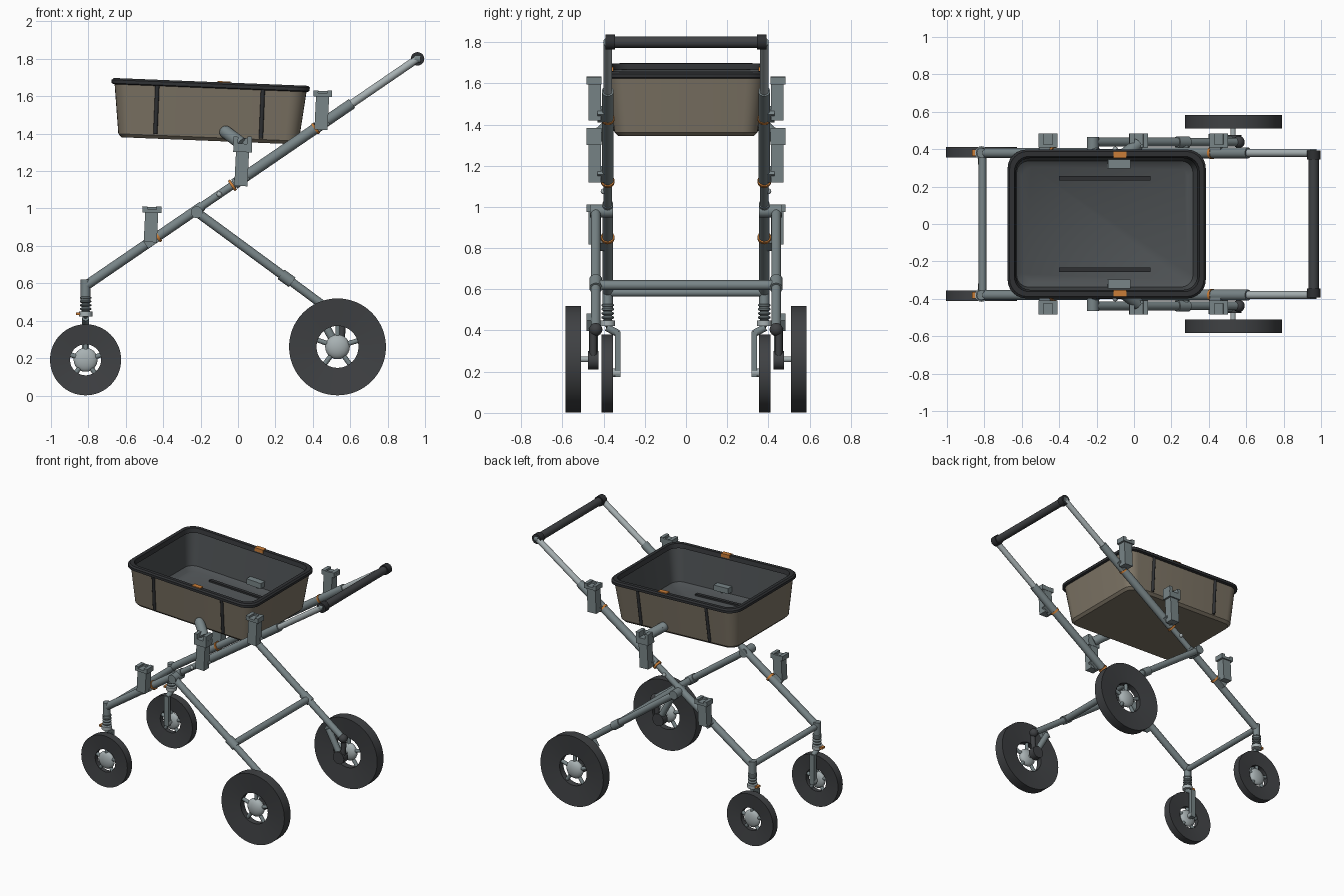
import bpy, bmesh, math
from mathutils import Vector, Matrix

cube = bpy.data.objects.get("Cube")
if cube:
    bpy.data.objects.remove(cube, do_unlink=True)


def material(name, r, g, b):
    m = bpy.data.materials.new(name)
    m.use_nodes = True
    m.diffuse_color = (r, g, b, 1)
    m.node_tree.nodes["Principled BSDF"].inputs["Base Color"].default_value = (r, g, b, 1)
    return m


STEEL = material("blue grey metal", 0.19, 0.235, 0.245)
LIGHT = material("light grey metal", 0.39, 0.44, 0.45)
RUBBER = material("dark rubber", 0.05, 0.053, 0.057)
BLACK = material("black plastic", 0.028, 0.03, 0.033)
LINING = material("grey lining", 0.075, 0.083, 0.088)
FABRIC = material("taupe fabric", 0.205, 0.175, 0.13)
ORANGE = material("orange latch", 0.6, 0.21, 0.04)


def finish(name, bm, mats, matrix=None):
    bmesh.ops.recalc_face_normals(bm, faces=bm.faces)
    me = bpy.data.meshes.new(name)
    bm.to_mesh(me)
    bm.free()
    for m in mats:
        me.materials.append(m)
    ob = bpy.data.objects.new(name, me)
    bpy.context.collection.objects.link(ob)
    if matrix:
        ob.matrix_world = matrix
    bpy.ops.object.select_all(action='DESELECT')
    ob.select_set(True)
    bpy.context.view_layer.objects.active = ob
    bpy.ops.object.shade_smooth_by_angle(angle=math.radians(35))
    return ob


def tube(name, a, b, r, mat, r2=None):
    a, b = Vector(a), Vector(b)
    bm = bmesh.new()
    bmesh.ops.create_cone(bm, cap_ends=True, segments=20, radius1=r,
                          radius2=r if r2 is None else r2, depth=(b - a).length)
    rot = (b - a).to_track_quat('Z', 'Y').to_matrix().to_4x4()
    return finish(name, bm, [mat], Matrix.Translation((a + b) / 2) @ rot)


def ball(name, c, r, mat, scale=(1, 1, 1)):
    bm = bmesh.new()
    bmesh.ops.create_uvsphere(bm, u_segments=20, v_segments=12, radius=r)
    bmesh.ops.scale(bm, vec=scale, verts=bm.verts)
    return finish(name, bm, [mat], Matrix.Translation(c))


def box(name, c, size, mat, tilt=0, base=None):
    bm = bmesh.new()
    bmesh.ops.create_cube(bm, size=1)
    bmesh.ops.scale(bm, vec=size, verts=bm.verts)
    m = Matrix.Translation(c) @ Matrix.Rotation(tilt, 4, 'Y')
    return finish(name, bm, [mat], base @ m if base else m)


def lathe(name, c, profile, mat, axis='Z', closed=False, steps=48):
    """Spin (radius, height) points around an axis through c."""
    bm = bmesh.new()
    vs = [bm.verts.new((r, 0, h)) for r, h in profile]
    es = [bm.edges.new(p) for p in zip(vs, vs[1:])]
    if closed:
        es.append(bm.edges.new((vs[-1], vs[0])))
    bmesh.ops.spin(bm, geom=vs + es, axis=(0, 0, 1), cent=(0, 0, 0),
                   angle=math.tau, steps=steps, use_merge=True)
    bmesh.ops.remove_doubles(bm, verts=bm.verts, dist=1e-5)
    rot = Matrix.Rotation(math.pi / 2, 4, 'X') if axis == 'Y' else Matrix()
    return finish(name, bm, [mat], Matrix.Translation(c) @ rot)


def wheel(name, c, radius, hole, half, hub):
    # Tyre faces are dished inwards towards the open centre
    k = half * 0.6
    lathe(name + "_tyre", c, [(hole, -k), (radius, -half), (radius, half), (hole, k)],
          RUBBER, 'Y', True, 64)
    ball(name + "_hub", c, hub, LIGHT, (1, half * 0.95 / hub, 1))
    for i in range(5):
        a = math.tau * i / 5 + 0.3
        d = Vector((math.cos(a), 0, math.sin(a)))
        tube(f"{name}_spoke_{i}", Vector(c) + d * hub * 0.7, Vector(c) + d * (hole + 0.01),
             0.013, STEEL)


def frame(x):
    """Height of the sloping main tube at x."""
    return 0.59 + 0.684 * (x + 0.81)


def ring(bm, hx, hy, r, z, n=7):
    """Rounded rectangle of vertices."""
    out = []
    for i, (sx, sy) in enumerate(((1, 1), (-1, 1), (-1, -1), (1, -1))):
        for j in range(n):
            a = math.pi / 2 * (i + j / (n - 1))
            out.append(bm.verts.new((sx * (hx - r) + r * math.cos(a),
                                     sy * (hy - r) + r * math.sin(a), z)))
    return out


def loft(name, sections, mats, rule, closed, matrix):
    bm = bmesh.new()
    rings = [ring(bm, *s) for s in sections]
    pairs = list(zip(rings, rings[1:]))
    if closed:
        pairs.append((rings[-1], rings[0]))
    for k, (p, q) in enumerate(pairs):
        for i in range(len(p)):
            j = (i + 1) % len(p)
            bm.faces.new((p[i], p[j], q[j], q[i])).material_index = rule(k)
    if not closed:
        bm.faces.new(rings[0]).material_index = rule(0)
        bm.faces.new(rings[-1]).material_index = rule(len(pairs))
    return finish(name, bm, mats, matrix)


# Basket, slightly tipped towards the handle
tipped = Matrix.Translation((-0.158, 0, 1.362)) @ Matrix.Rotation(math.radians(2.3), 4, 'Y')
loft("basket", [(0.465, 0.33, 0.06, 0), (0.483, 0.348, 0.075, 0.018),
                (0.515, 0.382, 0.09, 0.295), (0.5, 0.367, 0.08, 0.295),
                (0.472, 0.337, 0.065, 0.045), (0.44, 0.305, 0.05, 0.022)],
     [FABRIC, LINING], lambda k: int(k > 1), False, tipped)
loft("basket_rim", [(0.517, 0.384, 0.09, 0.282), (0.53, 0.398, 0.1, 0.287),
                    (0.53, 0.398, 0.1, 0.305), (0.52, 0.388, 0.095, 0.315),
                    (0.495, 0.362, 0.08, 0.315), (0.485, 0.352, 0.075, 0.285)],
     [BLACK], lambda k: 0, True, tipped)

# Parts shared by both sides
for s, side in ((1, "left"), (-1, "right")):
    y = 0.38 * s

    # Basket trim
    box(f"{side}_floor_rail", (0, 0.245 * s, 0.027), (0.49, 0.025, 0.014), BLACK, base=tipped)
    box(f"{side}_rim_latch", (0.07, 0.37 * s, 0.308), (0.07, 0.035, 0.026), ORANGE, base=tipped)
    box(f"{side}_inner_bracket", (0.075, 0.325 * s, 0.08), (0.12, 0.055, 0.04), STEEL, base=tipped)
    for i, x in enumerate((-0.285, 0.28)):
        tube(f"{side}_basket_rib_{i}", tipped @ Vector((x, 0.352 * s, 0.025)),
             tipped @ Vector((x, 0.382 * s, 0.29)), 0.011, BLACK)

    # Sloping main tube in stages, up to the handle
    stages = ((-0.81, -0.19, 0.026, STEEL), (-0.19, -0.02, 0.021, STEEL),
              (-0.02, 0.61, 0.029, STEEL), (0.6, 0.96, 0.021, LIGHT))
    for i, (x0, x1, r, m) in enumerate(stages):
        tube(f"{side}_main_tube_{i}", (x0, y, frame(x0)), (x1, y, frame(x1)), r, m)
    tube(f"{side}_handle_collar", (0.945, y, 1.8), (0.975, y, 1.8), 0.022, STEEL)
    tube(f"{side}_handle_cap", (0.96, 0.345 * s, 1.8), (0.96, 0.392 * s, 1.8), 0.036, BLACK)
    for i, x in enumerate((-0.43, -0.03, 0.415)):
        tube(f"{side}_tube_latch_{i}", (x - 0.006, y, frame(x - 0.006)),
             (x + 0.006, y, frame(x + 0.006)), 0.033, ORANGE)
    ball(f"{side}_lock_button", (-0.1, y + 0.02 * s, frame(-0.1)), 0.014, LIGHT)

    # Mounting posts with forked sockets
    for i, (x, z0, z1, cap) in enumerate(((-0.465, 0.83, 1.01, 0.032),
                                          (0.02, 1.13, 1.38, 0.075),
                                          (0.448, 1.43, 1.63, 0.032))):
        tag = f"{side}_mount_{i}"
        box(tag + "_post", (x, 0.443 * s, (z0 + z1 - cap) / 2),
            (0.07, 0.062, z1 - cap - z0 + 0.02), STEEL, 0.05)
        box(tag + "_clamp", (x, 0.405 * s, frame(x)), (0.07, 0.05, 0.05), STEEL, -0.6)
        box(tag + "_socket_base", (x + 0.005, 0.447 * s, z1 - cap * 0.75),
            (0.1, 0.074, cap * 0.6), STEEL, 0.03)
        for d in (-1, 1):
            box(f"{tag}_prong_{d}", (x + 0.005 + 0.037 * d, 0.447 * s, z1 - cap * 0.25),
                (0.026, 0.074, cap * 0.6), STEEL, 0.03)
        box(tag + "_socket_back", (x + 0.005, 0.418 * s, z1 - cap * 0.3),
            (0.06, 0.016, cap * 0.5), STEEL)

    # Rounded arm that carries the basket
    inner, outer = (-0.065, 0.36 * s, 1.408), (0.02, 0.425 * s, 1.345)
    tube(f"{side}_support_arm", inner, outer, 0.034, STEEL)
    ball(f"{side}_support_arm_end", inner, 0.034, STEEL)

    # Rear leg with pivot, sleeve and trailing arm
    ly = 0.438 * s
    tube(f"{side}_pivot", (-0.22, 0.355 * s, 0.98), (-0.22, 0.465 * s, 0.98), 0.032, STEEL)
    tube(f"{side}_rear_leg", (-0.22, ly, 0.98), (0.27, ly, 0.62), 0.024, STEEL)
    tube(f"{side}_rear_leg_sleeve", (0.23, ly, 0.648), (0.29, ly, 0.605), 0.031, STEEL)
    tube(f"{side}_rear_lower_leg", (0.27, ly, 0.62), (0.56, ly, 0.405), 0.023, STEEL)
    ball(f"{side}_rear_leg_end", (0.56, ly, 0.405), 0.032, RUBBER)
    tube(f"{side}_trailing_arm", (0.43, 0.45 * s, 0.44), (0.53, 0.45 * s, 0.26), 0.022, STEEL)
    box(f"{side}_arm_bracket", (0.44, 0.465 * s, 0.44), (0.06, 0.035, 0.06), STEEL, 0.6)
    tube(f"{side}_shock_absorber", (0.56, 0.45 * s, 0.4), (0.55, 0.45 * s, 0.25), 0.018, RUBBER)
    tube(f"{side}_axle_drum", (0.53, 0.425 * s, 0.255), (0.53, 0.475 * s, 0.255), 0.045, RUBBER)
    tube(f"{side}_rear_axle", (0.53, 0.43 * s, 0.26), (0.53, 0.54 * s, 0.26), 0.014, LIGHT)
    wheel(f"{side}_rear_wheel", (0.532, 0.547 * s, 0.26), 0.259, 0.112, 0.037, 0.066)

    # Front post with spring, fork and wheel
    fx = -0.815
    tube(f"{side}_front_post", (fx, y, 0.5), (fx, y, 0.62), 0.026, STEEL)
    coils = [(0.0, 0.4)]
    for i in range(5):
        z = 0.44 + i * 0.02
        coils += [(0.02, z - 0.006), (0.031, z), (0.031, z + 0.006), (0.02, z + 0.012)]
    lathe(f"{side}_front_spring", (fx, y, 0), coils + [(0.0, 0.545)], STEEL, steps=24)
    tube(f"{side}_swivel_ring", (fx, y, 0.422), (fx, y, 0.448), 0.036, LIGHT)
    box(f"{side}_swivel_latch", (fx - 0.037, y, 0.438), (0.03, 0.035, 0.014), ORANGE)
    tube(f"{side}_fork_neck", (fx, 0.385 * s, 0.415), (fx, 0.33 * s, 0.385), 0.018, STEEL)
    box(f"{side}_fork_leg", (fx, 0.331 * s, 0.285), (0.036, 0.028, 0.22), STEEL)
    tube(f"{side}_front_axle", (fx, 0.318 * s, 0.195), (fx, 0.385 * s, 0.195), 0.02, LIGHT)
    wheel(f"{side}_front_wheel", (fx, 0.383 * s, 0.191), 0.19, 0.083, 0.028, 0.064)

# Bars joining the two sides
tube("handle_grip", (0.96, -0.36, 1.8), (0.96, 0.36, 1.8), 0.028, RUBBER)
tube("front_crossbar", (-0.81, -0.38, 0.585), (-0.81, 0.38, 0.585), 0.021, STEEL)
tube("rear_crossbar", (0.27, -0.43, 0.62), (0.27, 0.43, 0.62), 0.024, STEEL)
